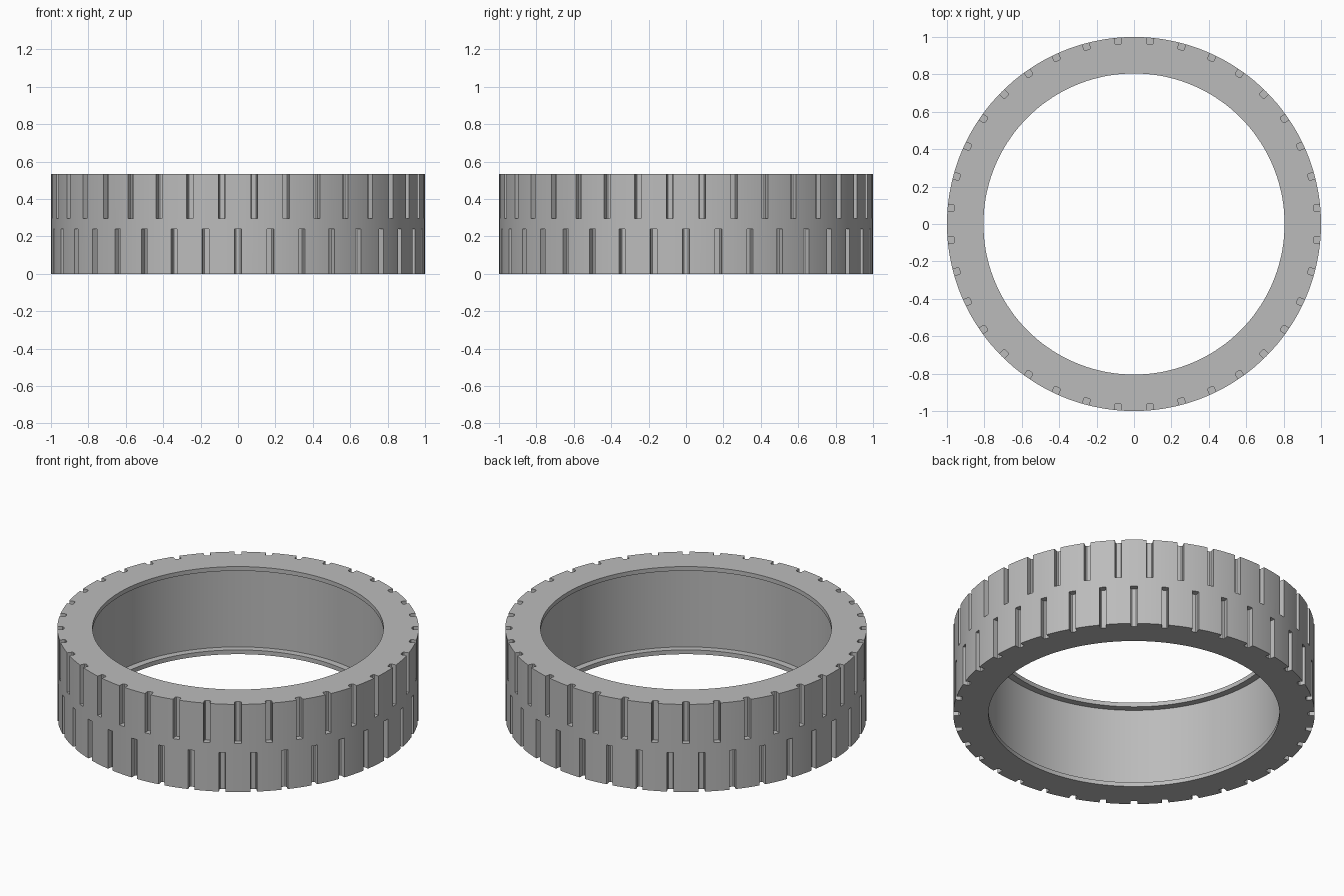
import bpy, bmesh, math
from mathutils import Matrix, Vector

cube = bpy.data.objects.get("Cube")
if cube:
    bpy.data.objects.remove(cube, do_unlink=True)

HEIGHT = 0.535
SEGMENTS = 144
SLOTS = 36


def make_object(name, bm):
    bmesh.ops.recalc_face_normals(bm, faces=bm.faces)
    mesh = bpy.data.meshes.new(name)
    bm.to_mesh(mesh)
    bm.free()
    obj = bpy.data.objects.new(name, mesh)
    bpy.context.collection.objects.link(obj)
    return obj


# Tyre body: closed cross-section with an inner lip at each rim, spun round z
lip_r, wall_r, lip_h = 0.805, 0.845, 0.026
profile = [(1, 0), (1, HEIGHT), (lip_r, HEIGHT), (lip_r, HEIGHT - lip_h),
           (wall_r, HEIGHT - lip_h), (wall_r, lip_h), (lip_r, lip_h), (lip_r, 0)]
bm = bmesh.new()
verts = [bm.verts.new((r, 0, z)) for r, z in profile]
edges = [bm.edges.new((verts[i - 1], verts[i])) for i in range(len(verts))]
bmesh.ops.spin(bm, geom=verts + edges, cent=(0, 0, 0), axis=(0, 0, 1),
               angle=math.tau, steps=SEGMENTS, use_merge=True)
bmesh.ops.remove_doubles(bm, verts=bm.verts, dist=0.0001)
tyre = make_object("tyre_ring", bm)

# Tread slot cutters: two staggered rows with softened inner corners
floor_r, half, soft = 0.964, 0.018, 0.006
section = [(1.05, -half), (1.05, half), (floor_r + soft, half),
           (floor_r, half - soft), (floor_r, soft - half), (floor_r + soft, -half)]
bm = bmesh.new()
for z0, z1, offset in ((-0.05, 0.24, 0), (0.295, HEIGHT + 0.05, 0.5)):
    for i in range(SLOTS):
        turn = Matrix.Rotation(math.tau * (i + offset) / SLOTS, 3, "Z")
        low = [bm.verts.new(turn @ Vector((x, y, z0))) for x, y in section]
        face = bm.faces.new(low)
        grown = bmesh.ops.extrude_face_region(bm, geom=[face])["geom"]
        top = [v for v in grown if isinstance(v, bmesh.types.BMVert)]
        bmesh.ops.translate(bm, verts=top, vec=(0, 0, z1 - z0))
cutter = make_object("slot_cutter", bm)
cutter.hide_render = True

# Cut the slots, then drop the cutter
bpy.context.view_layer.objects.active = tyre
tyre.select_set(True)
cut = tyre.modifiers.new("tread_slots", "BOOLEAN")
cut.operation = "DIFFERENCE"
cut.solver = "EXACT"
cut.object = cutter
bpy.ops.object.modifier_apply(modifier=cut.name)
bpy.data.objects.remove(cutter, do_unlink=True)

# Single grey material
grey = bpy.data.materials.new("plain_grey")
grey.use_nodes = True
colour = (0.5, 0.5, 0.5, 1)
grey.diffuse_color = colour
grey.node_tree.nodes["Principled BSDF"].inputs["Base Color"].default_value = colour
tyre.data.materials.clear()
tyre.data.materials.append(grey)
bpy.ops.object.shade_smooth_by_angle(angle=math.radians(30))
